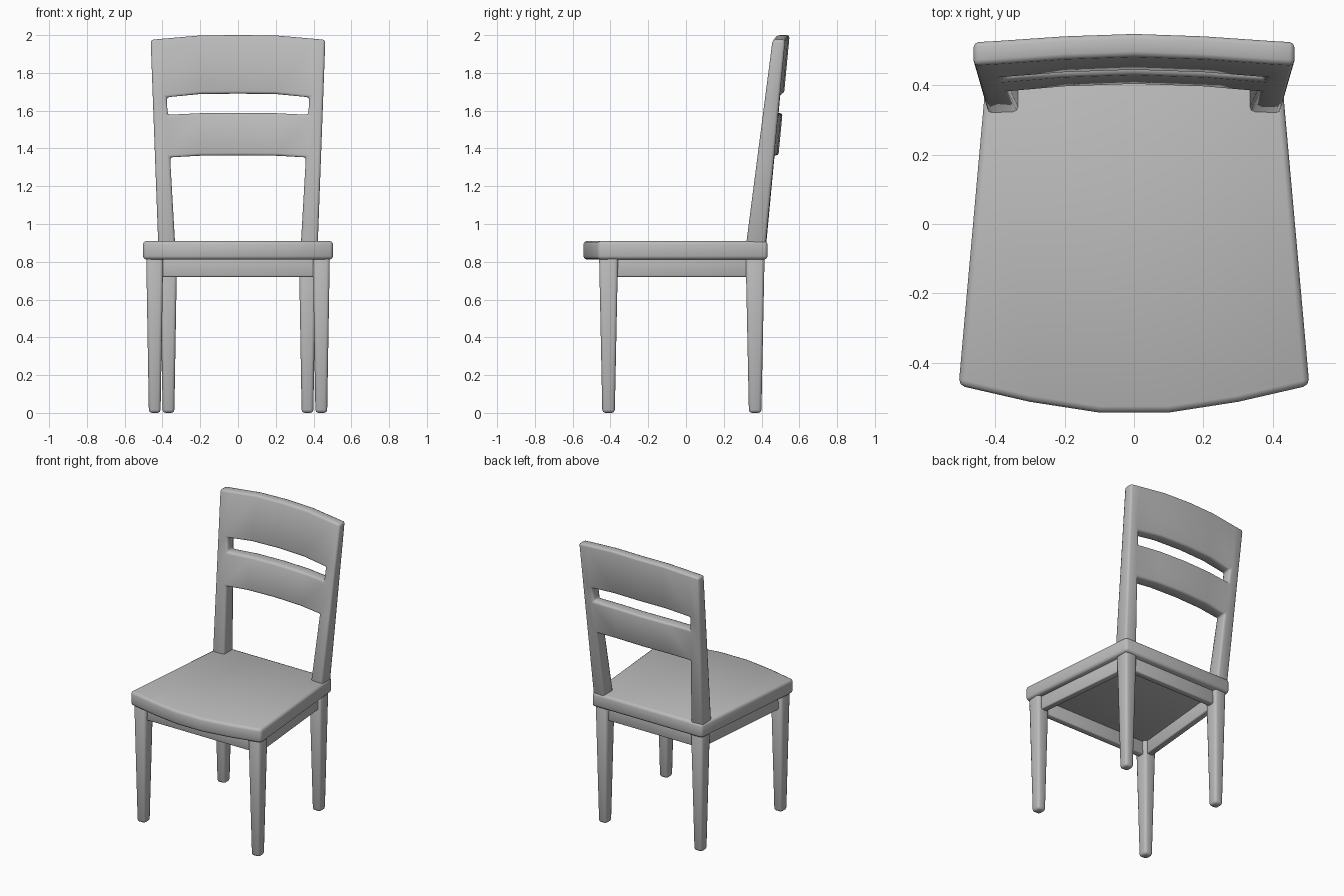
import bpy, bmesh
from mathutils import Vector

old = bpy.data.objects.get("Cube")
if old:
    bpy.data.objects.remove(old, do_unlink=True)

grey = bpy.data.materials.new("plain grey")
grey.use_nodes = True
colour = (0.5, 0.5, 0.5, 1)
grey.diffuse_color = colour
grey.node_tree.nodes["Principled BSDF"].inputs["Base Color"].default_value = colour


def finish(name, bm, bevel, segments=2):
    """Turn a bmesh into a smooth object with rounded edges."""
    bmesh.ops.recalc_face_normals(bm, faces=bm.faces)
    mesh = bpy.data.meshes.new(name)
    bm.to_mesh(mesh)
    bm.free()
    mesh.materials.append(grey)
    mesh.polygons.foreach_set("use_smooth", [True] * len(mesh.polygons))
    obj = bpy.data.objects.new(name, mesh)
    bpy.context.collection.objects.link(obj)
    mod = obj.modifiers.new("rounding", "BEVEL")
    mod.width = bevel
    mod.segments = segments
    mod.limit_method = "ANGLE"
    return obj


def extrude_outline(name, outline, z0, z1, bevel):
    bm = bmesh.new()
    face = bm.faces.new([bm.verts.new((x, y, z0)) for x, y in outline])
    new = bmesh.ops.extrude_face_region(bm, geom=[face])["geom"]
    for v in new:
        if isinstance(v, bmesh.types.BMVert):
            v.co.z = z1
    return finish(name, bm, bevel)


# Seat: tapered towards the back, bowed front edge
front = [(-0.505, -0.465), (-0.3, -0.512), (-0.1, -0.543)]
half = front + [(-x, y) for x, y in reversed(front)]
extrude_outline("seat", half + [(0.425, 0.432), (-0.425, 0.432)], 0.812, 0.91, 0.018)


# Legs: square, tapering towards the floor
def leg(name, x, y):
    bm = bmesh.new()
    bmesh.ops.create_cube(bm, size=1)
    for v in bm.verts:
        width = 0.09 if v.co.z > 0 else 0.062
        depth = 0.1 if v.co.z > 0 else 0.066
        v.co = Vector((x + v.co.x * width, y + v.co.y * depth,
                       0.83 if v.co.z > 0 else 0))
    finish(name, bm, 0.016)


corners = {"front": (0.441, -0.41), "back": (0.368, 0.366)}
for end, (x, y) in corners.items():
    leg(end + "_leg_left", x, y)
    leg(end + "_leg_right", -x, y)


# Aprons between the legs
def apron(name, a, b, thick=0.045):
    a, b = Vector(a), Vector(b)
    d = (b - a).normalized()
    n = Vector((-d.y, d.x)) * thick / 2
    extrude_outline(name, [a - n, b - n, b + n, a + n], 0.72, 0.83, 0.007)


for end, (x, y) in corners.items():
    apron(end + "_apron", (-x, y), (x, y))
for side, s in (("left", 1), ("right", -1)):
    apron(side + "_apron", *[(s * x, y) for x, y in corners.values()])

# Backrest: one frame of two posts and two bowed slats
rows = [0.86, 1.35, 1.575, 1.665, 1.975]
bow = [0, 0.004, 0.018, 0.025]       # backward bow, outside to middle
rise = [0, 0.006, 0.023, 0.025]      # arch of the slats


def front_y(z):
    return 0.32 + 0.137 * (z - 0.91) / 1.06


def thickness(z):
    return 0.103 - 0.036 * (z - 0.91) / 1.06


bm = bmesh.new()
grid = []
for z in rows:
    t = z - 0.91
    inner = 0.334 + 0.058 * t
    outer = 0.423 + 0.037 * t
    xs = [-outer, -inner, -0.2, 0, 0.2, inner, outer]
    line = []
    for i, x in enumerate(xs):
        k = min(i, 6 - i)
        lift = rise[k] * (0.5 if z < 1.6 else 1) if z > 1 else 0
        line.append(bm.verts.new((x, front_y(z) + bow[k], z + lift)))
    grid.append(line)
faces = []
for r in range(len(rows) - 1):
    for c in range(6):
        if c in (0, 5) or r in (1, 3):      # posts, or slat rows
            faces.append(bm.faces.new((grid[r][c], grid[r][c + 1],
                                       grid[r + 1][c + 1], grid[r + 1][c])))
loose = [v for v in bm.verts if not v.link_faces]
bmesh.ops.delete(bm, geom=loose, context="VERTS")
for v in bmesh.ops.extrude_face_region(bm, geom=faces, use_keep_orig=True)["geom"]:
    if isinstance(v, bmesh.types.BMVert):
        v.co.y += thickness(v.co.z)
finish("backrest", bm, 0.014)
